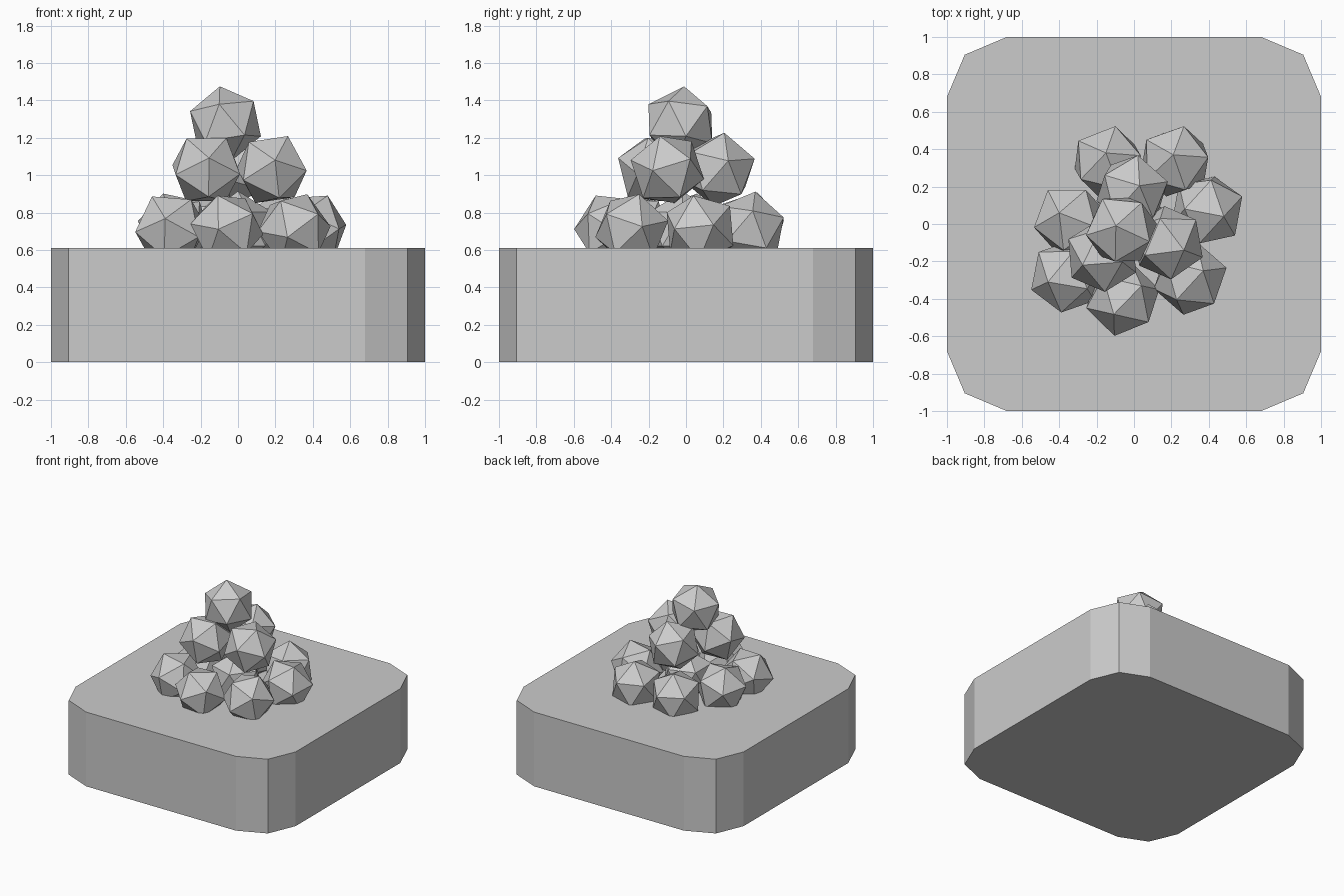
import bpy
import bmesh
from math import sqrt
from mathutils import Matrix, Vector

cube = bpy.data.objects.get("Cube")
if cube:
    bpy.data.objects.remove(cube, do_unlink=True)

# One stone grey for everything
stone = bpy.data.materials.new("stone_grey")
stone.use_nodes = True
colour = (0.6, 0.6, 0.6, 1.0)
stone.diffuse_color = colour
stone.node_tree.nodes["Principled BSDF"].inputs["Base Color"].default_value = colour

BASE_HEIGHT = 0.61
RADIUS = 0.203


def add_object(name, bm):
    """Turn a bmesh into a flat-shaded stone object."""
    bmesh.ops.recalc_face_normals(bm, faces=bm.faces)
    mesh = bpy.data.meshes.new(name)
    bm.to_mesh(mesh)
    bm.free()
    mesh.materials.append(stone)
    obj = bpy.data.objects.new(name, mesh)
    bpy.context.collection.objects.link(obj)
    return obj


def add_base():
    """Square slab with two-step rounded corners."""
    corner = [(1, 0.68), (0.905, 0.905), (0.68, 1)]
    outline = []
    for quarter in range(4):
        for x, y in corner:
            for _ in range(quarter):
                x, y = -y, x
            outline.append((x, y, 0))
    bm = bmesh.new()
    face = bm.faces.new([bm.verts.new(p) for p in outline])
    raised = bmesh.ops.extrude_face_region(bm, geom=[face], use_keep_orig=True)
    top = [g for g in raised["geom"] if isinstance(g, bmesh.types.BMVert)]
    bmesh.ops.translate(bm, verts=top, vec=(0, 0, BASE_HEIGHT))
    add_object("base_slab", bm)


def add_ball(name, centre, tip, side):
    """Twenty-sided ball; tip and side are plan offsets of two adjoining corners."""
    tip_z = sqrt(RADIUS ** 2 - tip[0] ** 2 - tip[1] ** 2)
    up = Vector((*tip, tip_z)).normalized()
    dot = RADIUS ** 2 / sqrt(5)
    side_z = (dot - tip[0] * side[0] - tip[1] * side[1]) / tip_z
    along = Vector((*side, side_z))
    along = (along - up * along.dot(up)).normalized()
    turn = Matrix((along, up.cross(along), up)).transposed().to_4x4()
    bm = bmesh.new()
    bmesh.ops.create_icosphere(bm, subdivisions=1, radius=RADIUS, matrix=turn)
    add_object(name, bm).location = centre


add_base()

# Each layer: height, then (centre, tip corner, adjoining corner) in plan
layers = {
    "lower": (0.712, [
        ((-0.14, 0.33), (-0.01, 0.05), (0.04, 0.19)),
        ((0.22, 0.335), (-0.01, 0.035), (0.045, 0.18)),
        ((0.39, 0.075), (0.09, -0.035), (0.185, 0.07)),
        ((0.3, -0.29), (0.07, 0.04), (0.19, 0.055)),
        ((-0.06, -0.4), (0.1, 0.07), (0.135, -0.12)),
        ((-0.36, -0.28), (-0.1, -0.03), (-0.03, -0.18)),
        ((-0.34, 0.02), (-0.06, 0.04), (-0.12, 0.16)),
        ((0, -0.02), (0, 0), (0.18, 0)),
    ]),
    "middle": (1.03, [
        ((-0.17, -0.17), (-0.105, -0.05), (0.01, -0.18)),
        ((0.18, -0.1), (0.087, -0.04), (0.02, -0.18)),
        ((-0.01, 0.175), (0.04, 0.03), (0.03, 0.18)),
    ]),
    "top": (1.275, [((-0.067, -0.03), (-0.03, 0.02), (-0.19, -0.03))]),
}

# Stacked pile of balls, the lowest layer sunk into the slab
for layer, (height, balls) in layers.items():
    for number, (plan, tip, side) in enumerate(balls, 1):
        add_ball(f"{layer}_ball_{number}", (*plan, height), tip, side)
